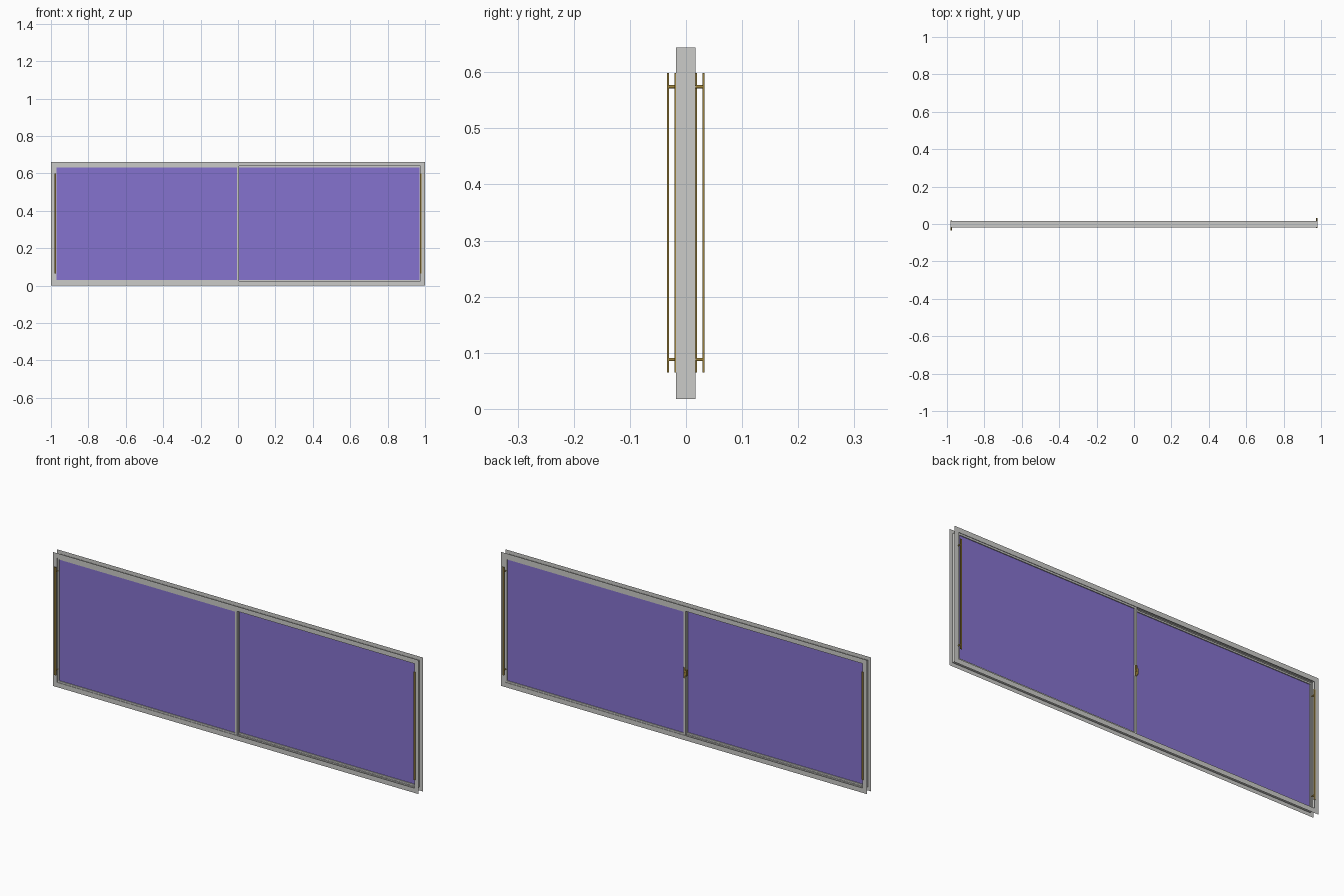
import bpy, bmesh, math
from mathutils import Matrix

if "Cube" in bpy.data.objects:
    bpy.data.objects.remove(bpy.data.objects["Cube"])

H = 0.662          # overall height
ZC = H / 2


def material(name, rgb):
    m = bpy.data.materials.new(name)
    m.diffuse_color = (*rgb, 1)
    m.use_nodes = True
    m.node_tree.nodes["Principled BSDF"].inputs["Base Color"].default_value = m.diffuse_color
    return m


GREY = material("aluminium grey", (0.60, 0.60, 0.58))
PURPLE = material("violet glass", (0.235, 0.17, 0.62))
BRASS = material("dark brass", (0.33, 0.22, 0.045))


def finish(name, bm, mat):
    bmesh.ops.recalc_face_normals(bm, faces=bm.faces)
    me = bpy.data.meshes.new(name)
    bm.to_mesh(me)
    bm.free()
    me.materials.append(mat)
    ob = bpy.data.objects.new(name, me)
    bpy.context.collection.objects.link(ob)
    return ob


def add_box(bm, x0, x1, y0, y1, z0, z1):
    mat = Matrix.Translation(((x0 + x1) / 2, (y0 + y1) / 2, (z0 + z1) / 2)) \
        @ Matrix.Diagonal((x1 - x0, y1 - y0, z1 - z0, 1))
    bmesh.ops.create_cube(bm, size=1, matrix=mat)


def add_rod(bm, x, y0, y1, z, r):
    mat = Matrix.Translation((x, (y0 + y1) / 2, z)) @ Matrix.Rotation(math.pi / 2, 4, 'X')
    bmesh.ops.create_cone(bm, cap_ends=True, segments=12, radius1=r, radius2=r,
                          depth=y1 - y0, matrix=mat)


def add_swept_ring(bm, profile, closed=True):
    """Sweep (inset, y) points round the rectangular opening with mitred corners."""
    loops = []
    for d, y in profile:
        x0, x1, z0, z1 = -1 + d, 1 - d, d, H - d
        loops.append([bm.verts.new((x, y, z)) for x, z in
                      ((x0, z0), (x1, z0), (x1, z1), (x0, z1))])
    n = len(loops)
    for i in range(n if closed else n - 1):
        a, b = loops[i], loops[(i + 1) % n]
        for k in range(4):
            j = (k + 1) % 4
            bm.faces.new((a[k], a[j], b[j], b[k]))


# Outer frame: channel section with three track fins
F, B = -0.0175, 0.0165
bm = bmesh.new()
o, w, t = 0.018, 0.0195, 0.0235
add_swept_ring(bm, [(o, F), (t, F), (t, F + .0025), (w, F + .0025),
                    (w, -.0015), (t, -.0015), (t, .0005), (w, .0005),
                    (w, B - .0025), (t, B - .0025), (t, B), (o, B)])
finish("outer_frame", bm, GREY)

# Sheet-thin cover flanges on both faces
for name, y in (("front_flange", F), ("back_flange", B)):
    bm = bmesh.new()
    add_swept_ring(bm, [(0, y), (o, y)], closed=False)
    finish(name, bm, GREY)


def sash(name, s, yc):
    """Sliding sash; s = -1 left and in front, +1 right and behind."""
    h = 0.0058
    zlo, zhi = 0.0205, H - 0.0205
    gz0, gz1 = 0.031, H - 0.031
    xo, xg = s * 0.9795, s * 0.970      # outer edge, glass edge
    xi, xm = -s * 0.005, s * 0.006      # meeting stile edges
    bm = bmesh.new()
    for a, b in ((xo, xg), (xm, xi)):
        add_box(bm, min(a, b), max(a, b), yc - h, yc + h, zlo, zhi)
    for a, b in ((zlo, gz0), (gz1, zhi)):
        add_box(bm, min(xg, xm), max(xg, xm), yc - h, yc + h, a, b)
    finish(name + "_sash_frame", bm, GREY)

    bm = bmesh.new()
    add_box(bm, min(xg, xm), max(xg, xm), yc - .0015, yc + .0015, gz0, gz1)
    finish(name + "_glass", bm, PURPLE)

    # Pull bars on both faces, carried by round posts through the stile
    bm = bmesh.new()
    hx = s * 0.977
    for d in (-1, 1):
        y = yc + d * 0.0247
        add_box(bm, hx - .0045, hx + .0045, y - .002, y + .002, 0.065, 0.599)
        for z in (0.088, 0.574):
            ya, yb = sorted((yc + d * h, y))
            add_rod(bm, hx, ya, yb, z, 0.003)
    finish(name + "_pull_handle", bm, BRASS)


sash("left", -1, -0.0075)
sash("right", 1, 0.0065)

# Latch on the back of the meeting stile, hooking toward the front sash
bm = bmesh.new()
add_box(bm, -.006, .004, .0123, .0145, ZC - .026, ZC + .026)
add_box(bm, -.013, -.005, .001, .0145, ZC - .014, ZC + .014)
add_rod(bm, -.001, .0145, .0165, ZC, .004)
add_box(bm, -.003, .001, .0145, .0165, ZC, ZC + .022)
finish("latch", bm, BRASS)
